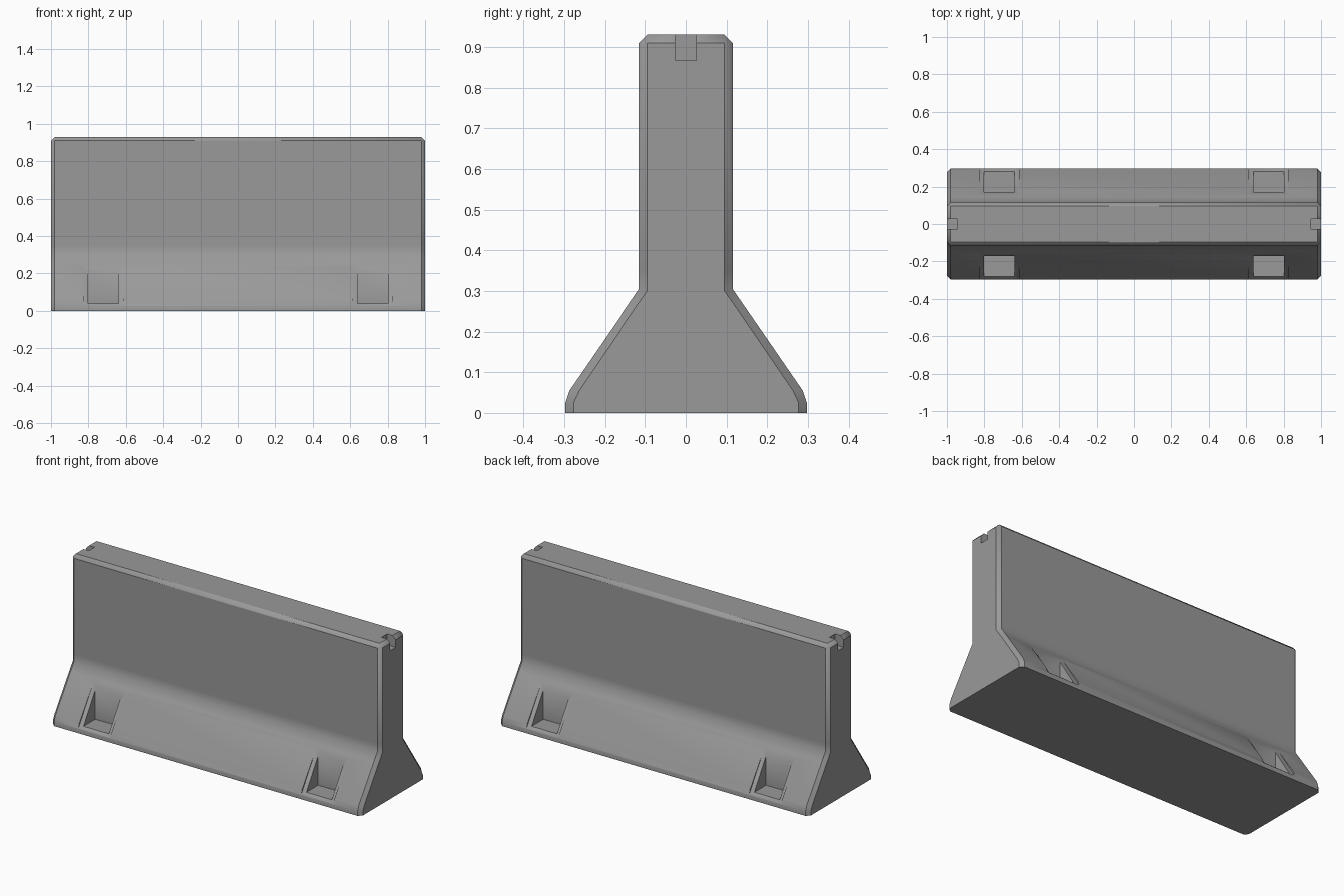
import bpy, bmesh, math

if "Cube" in bpy.data.objects:
    bpy.data.objects.remove(bpy.data.objects["Cube"])

concrete = bpy.data.materials.new("concrete grey")
concrete.diffuse_color = (0.32, 0.32, 0.32, 1)
concrete.use_nodes = True
concrete.node_tree.nodes["Principled BSDF"].inputs["Base Color"].default_value = concrete.diffuse_color


def make_object(name, bm):
    bmesh.ops.recalc_face_normals(bm, faces=bm.faces)
    mesh = bpy.data.meshes.new(name)
    bm.to_mesh(mesh)
    bm.free()
    ob = bpy.data.objects.new(name, mesh)
    bpy.context.collection.objects.link(ob)
    return ob


def hull(name, points):
    bm = bmesh.new()
    verts = [bm.verts.new(p) for p in points]
    res = bmesh.ops.convex_hull(bm, input=verts)
    extra = {g for g in res["geom_interior"] + res["geom_unused"]
             if isinstance(g, bmesh.types.BMVert)}
    bmesh.ops.delete(bm, geom=list(extra), context='VERTS')
    return make_object(name, bm)


def box(name, x, y, z):
    return hull(name, [(a, b, c) for a in x for b in y for c in z])


# Barrier body: half profile (y, z) for the full section and the chamfered end
full = [(.297, 0), (.297, .025), (.287, .055), (.146, .26), (.115, .305),
        (.115, .35), (.115, .91), (.095, .93)]
end = [(.277, 0), (.277, .025), (.263, .055), (.123, .26), (.095, .30),
       (.095, .35), (.095, .91), (.095, .91)]
bm = bmesh.new()
rings = []
for x, half in ((-1, end), (-.98, full), (.98, full), (1, end)):
    loop = half + [(-y, z) for y, z in reversed(half)]
    rings.append([bm.verts.new((x, y, z)) for y, z in loop])
for a, b in zip(rings, rings[1:]):
    for i in range(len(a)):
        j = (i + 1) % len(a)
        bm.faces.new((a[i], a[j], b[j], b[i]))
bm.faces.new(rings[0])
bm.faces.new(rings[-1])
bmesh.ops.remove_doubles(bm, verts=bm.verts, dist=1e-5)
barrier = make_object("concrete_barrier", bm)
barrier.data.materials.append(concrete)

cutters = []
for sx in (-1, 1):
    # Notch in the top of each end
    cutters.append(box("end_notch", (sx * .945, sx * 1.1), (-.026, .026), (.866, 1)))
    for sy in (-1, 1):
        # Lifting pocket with a flared rim in the sloped foot
        cx = sx * .72
        cutters.append(box("foot_pocket", (cx - .082, cx + .082),
                           (sy * .172, sy * .4), (.04, .21)))
        rim = []
        for s in (-1, 1):
            rim += [(cx + s * .082, sy * y, z) for y, z in ((.28, .04), (.172, .21))]
            rim += [(cx + s * .104, sy * (y + d), z) for d in (0, .15)
                    for y, z in ((.2965, .027), (.287, .055), (.158, .243))]
        cutters.append(hull("pocket_rim", rim))

# Cut the recesses and discard the cutters
bpy.context.view_layer.objects.active = barrier
barrier.select_set(True)
for c in cutters:
    c.hide_render = True
    mod = barrier.modifiers.new("cut", 'BOOLEAN')
    mod.operation, mod.solver, mod.object = 'DIFFERENCE', 'EXACT', c
    bpy.ops.object.modifier_apply(modifier=mod.name)
    bpy.data.objects.remove(c)

bpy.ops.object.shade_smooth_by_angle(angle=math.radians(36))
